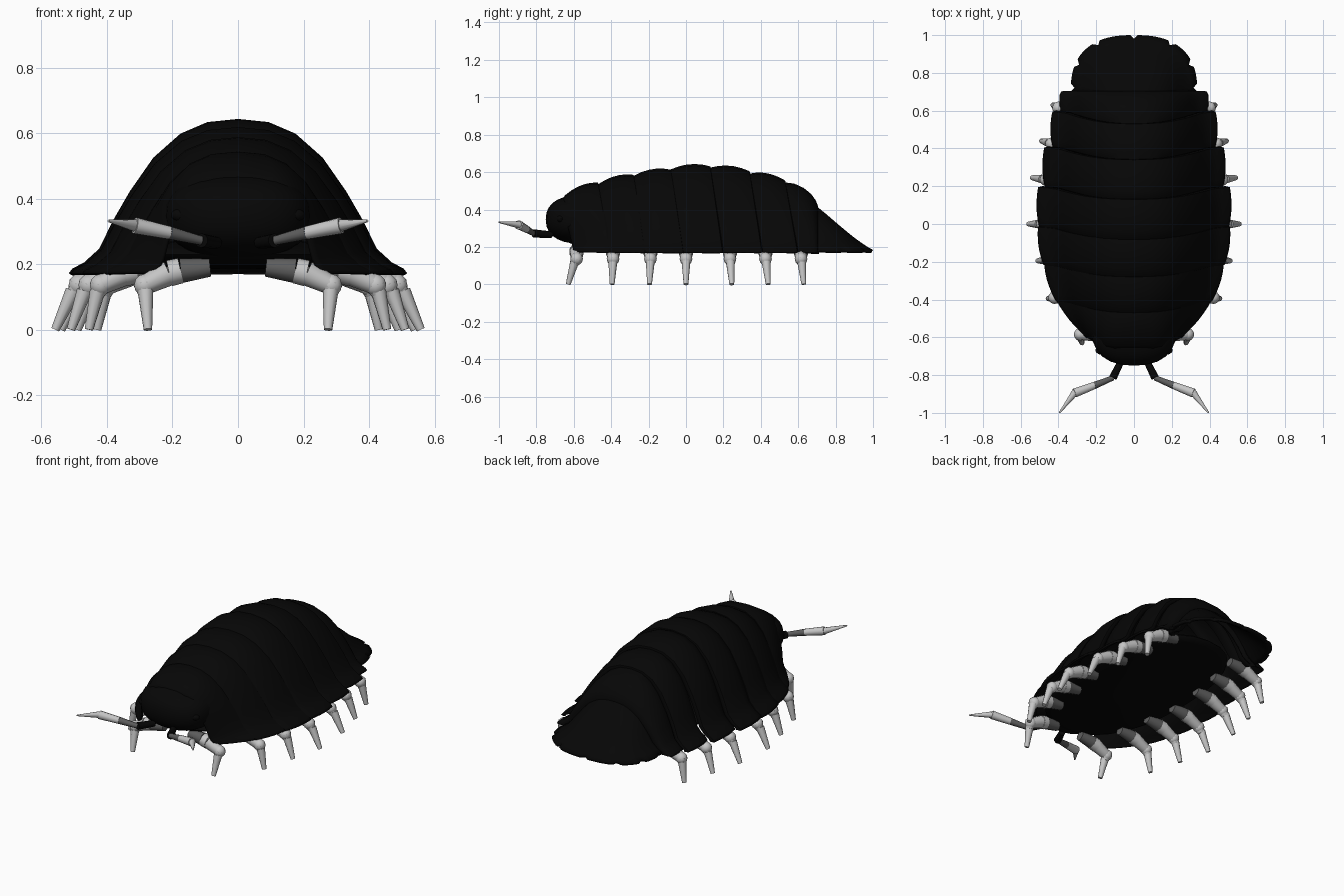
import bpy, bmesh, math
from mathutils import Vector, Matrix

if "Cube" in bpy.data.objects:
    bpy.data.objects.remove(bpy.data.objects["Cube"])


def material(name, v):
    m = bpy.data.materials.new(name)
    m.use_nodes = True
    m.diffuse_color = (v, v, v, 1)
    m.node_tree.nodes["Principled BSDF"].inputs["Base Color"].default_value = (v, v, v, 1)
    return m


BLACK, DARK, LIGHT = 0, 1, 2
MATS = [material("shell black", 0.002), material("joint dark grey", 0.11),
        material("limb light grey", 0.57)]


def finish(name, bm, thickness=0.0, angle=40):
    """Turn a bmesh into a smooth-shaded object, with optional shell thickness."""
    mesh = bpy.data.meshes.new(name)
    bm.to_mesh(mesh)
    bm.free()
    for m in MATS:
        mesh.materials.append(m)
    ob = bpy.data.objects.new(name, mesh)
    bpy.context.collection.objects.link(ob)
    if thickness:
        mod = ob.modifiers.new("thickness", "SOLIDIFY")
        mod.thickness = thickness
        mod.offset = -1
    bpy.ops.object.select_all(action="DESELECT")
    ob.select_set(True)
    bpy.context.view_layer.objects.active = ob
    bpy.ops.object.shade_smooth_by_angle(angle=math.radians(angle))


def skin(bm, rows):
    """Bridge a grid of points with quads."""
    vs = [[bm.verts.new(p) for p in row] for row in rows]
    for a, b in zip(vs, vs[1:]):
        for i in range(len(a) - 1):
            bm.faces.new((a[i], a[i + 1], b[i + 1], b[i]))


# Arched plate cross-section: sideways fraction, height fraction
ARCH = [(0, 1), (.18, .98), (.34, .905), (.5, .75), (.64, .53), (.74, .34),
        (.82, .16), (.91, .07), (.98, .03), (1, 0)]
FULL = [(-u, v) for u, v in reversed(ARCH[1:])] + ARCH
BASE = 0.172


def arch_ring(y, w, h, sweep, power=1.0):
    """One arch across the body; power under one makes it boxier."""
    return [(math.copysign(abs(u) ** power, u) * w, y + sweep * (1 - v),
             BASE + v * (h - BASE)) for u, v in FULL]


def arch_height(u):
    for (a, p), (b, q) in zip(ARCH, ARCH[1:]):
        if u <= b:
            return p + (q - p) * (u - a) / (b - a)
    return 0


# Overlapping back plates: front y, back y, front and back half width, heights, front power
PLATES = [(-.645, -.47, .275, .41, .478, .543, .55), (-.47, -.28, .415, .475, .535, .585, 1),
          (-.28, -.08, .48, .508, .58, .612, 1), (-.08, .13, .502, .507, .615, .63, 1),
          (.13, .34, .472, .475, .624, .604, 1), (.34, .53, .43, .432, .592, .555, 1)]
for n, (a, b, w0, w1, h0, h1, power) in enumerate(PLATES):
    rows = [arch_ring(a - .02, w0 * .94, h0 - .025, .065, power)]
    for t in (0, .2, .4, .6, .8, .93, 1):
        bulge = 4 * t * (1 - t)
        rows.append(arch_ring(a + (b - a) * t, w0 + (w1 - w0) * t + bulge * .012,
                              h0 + (h1 - h0) * t + bulge * .02, .065,
                              power + (1 - power) * t))
    rows.append(arch_ring(b + .006, w1 * .95, h1 - .03, .065))
    bm = bmesh.new()
    skin(bm, rows)
    finish(f"back_plate_{n + 1}", bm, .01)

# Last plate rounds down to a straight rear edge
bm = bmesh.new()
skin(bm, [arch_ring(*r) for r in (
    (.49, .365, .515, .06), (.53, .388, .545, .055), (.58, .394, .538, .045),
    (.63, .395, .515, .03), (.67, .393, .482, .018), (.695, .385, .447, .006),
    (.705, .37, .42, 0), (.705, .28, .36, 0))])
finish("back_plate_7", bm, .01)

# Tail fan with a notched rim, blended from arch to sloping ridge
STEPS, NOTCHES = 48, (1, 7, 14, 24, 34, 41, 47)
columns = []
for i in range(STEPS + 1):
    th = math.pi * i / STEPS
    c, s = math.cos(th), math.sin(th)
    r = (abs(c / .335) ** 2.5 + abs(s / .3) ** 2.5) ** (-1 / 2.5)
    col = []
    for k in range(1, 11):
        f = k / 10
        rim = r * (.94 if i in NOTCHES and k == 10 else 1)
        v = arch_height(f) * (1 - s) + (1 - f) ** 1.15 * s
        col.append((rim * f * c, .7 + rim * f * s, .184 + .232 * v))
    columns.append([(0, .7, .416)] + col)
bm = bmesh.new()
skin(bm, [list(reversed(c)) for c in reversed(columns)])
skin(bm, [arch_ring(.66, .29, .425, 0), arch_ring(.702, .325, .416, 0)])
bmesh.ops.remove_doubles(bm, verts=bm.verts, dist=.0005)
bmesh.ops.recalc_face_normals(bm, faces=bm.faces)
finish("tail_fan", bm, .018)


def blob(name, center, radii, power=1.0, seg=20):
    """Ellipsoid; power under one makes it boxier."""
    bm = bmesh.new()
    bmesh.ops.create_uvsphere(bm, u_segments=seg, v_segments=seg // 2 + 2, radius=1)
    for v in bm.verts:
        v.co = [center[i] + radii[i] * math.copysign(abs(v.co[i]) ** power, v.co[i])
                for i in range(3)]
    finish(name, bm)


blob("head", (0, -.56, .347), (.225, .19, .13), .85, 24)
blob("belly", (0, .02, .23), (.36, .65, .045), .85, 28)
for side, s in (("left", 1), ("right", -1)):
    blob(f"{side}_eye", (s * .165, -.668, .35), (.04, .025, .022), 1, 12)


def cone(bm, p, q, r0, r1, mat):
    p, q = Vector(p), Vector(q)
    d = q - p
    m = Matrix.Translation((p + q) / 2) @ d.to_track_quat("Z", "Y").to_matrix().to_4x4()
    old = set(bm.faces)
    bmesh.ops.create_cone(bm, cap_ends=True, segments=10, radius1=r0, radius2=r1,
                          depth=d.length, matrix=m)
    for f in set(bm.faces) - old:
        f.material_index = mat


def ball(bm, p, r, mat):
    old = set(bm.faces)
    bmesh.ops.create_uvsphere(bm, u_segments=10, v_segments=6, radius=r,
                              matrix=Matrix.Translation(p))
    for f in set(bm.faces) - old:
        f.material_index = mat


# Legs: knee y, foot y, knee x, foot x
LEGS = [(-.585, -.63, .285, .275), (-.39, -.395, .42, .455), (-.19, -.195, .455, .51),
        (0, 0, .485, .558), (.235, .245, .465, .54), (.425, .44, .435, .49),
        (.615, .63, .4, .43)]
for side, s in (("left", 1), ("right", -1)):
    for n, (ky, fy, kx, fx) in enumerate(LEGS):
        bm = bmesh.new()
        hip = (s * (kx - .2), ky, .19)
        collar = (s * (kx - .11), ky, .18)
        mid = (s * (kx - .075), ky, .172)
        knee = (s * kx, ky, .136)
        shin = (s * (kx + (fx - kx) * .25), ky + (fy - ky) * .25, .104)
        cone(bm, hip, collar, .028, .038, DARK)
        cone(bm, collar, mid, .039, .04, LIGHT)
        cone(bm, mid, knee, .038, .03, LIGHT)
        ball(bm, knee, .034, LIGHT)
        cone(bm, knee, shin, .033, .02, LIGHT)
        cone(bm, (shin[0], shin[1], .118), (s * fx, fy, 0), .024, .013, LIGHT)
        finish(f"{side}_leg_{n + 1}", bm)

    # Jointed antenna
    bm = bmesh.new()
    root, elbow = (s * .065, -.72, .265), (s * .112, -.815, .272)
    band, wrist, tip = (s * .21, -.855, .296), (s * .315, -.895, .318), (s * .395, -1, .332)
    cone(bm, root, elbow, .018, .022, BLACK)
    cone(bm, elbow, band, .014, .02, DARK)
    cone(bm, band, wrist, .02, .025, LIGHT)
    ball(bm, wrist, .019, LIGHT)
    cone(bm, wrist, tip, .019, .004, LIGHT)
    finish(f"{side}_antenna", bm)
